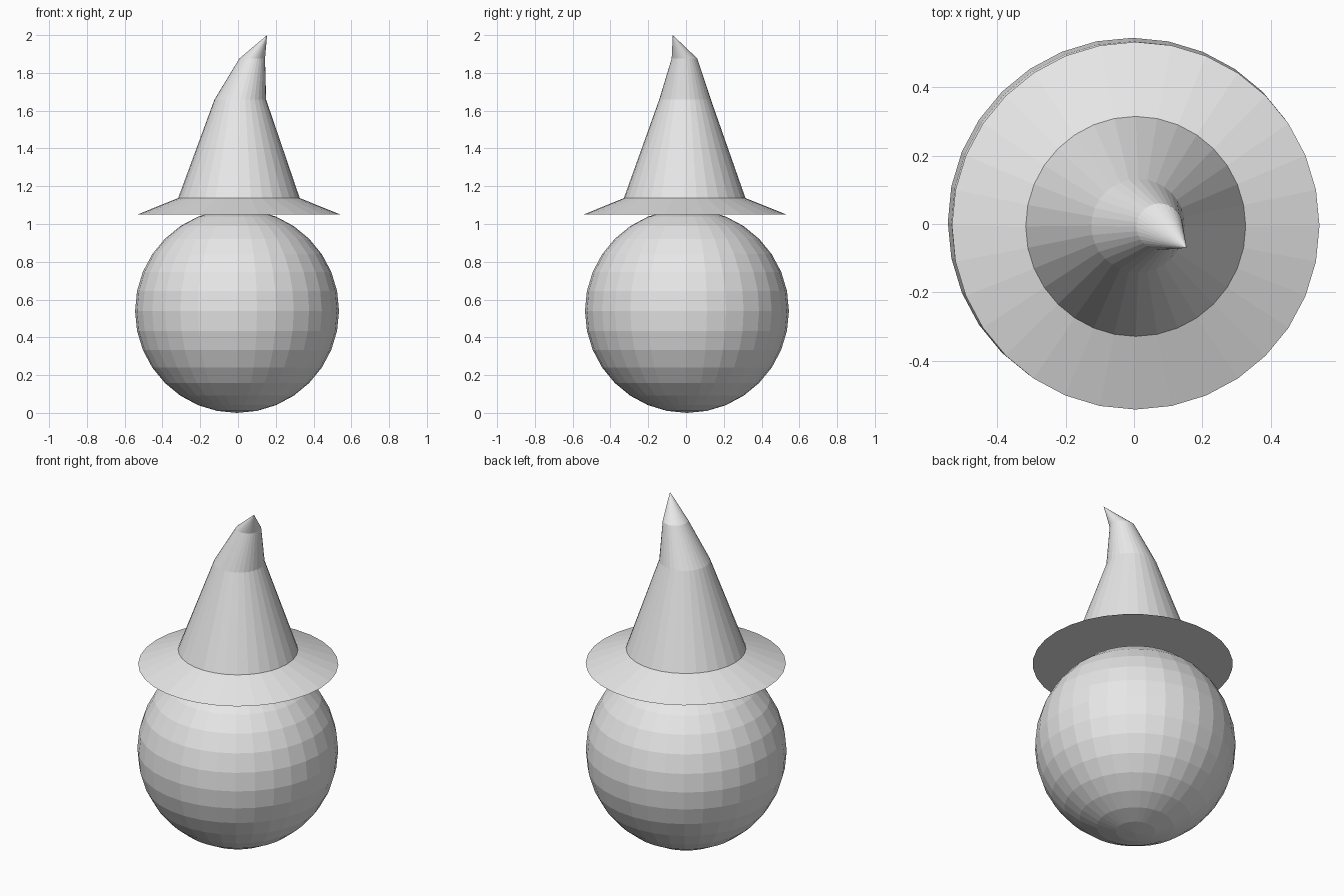
import bpy
import bmesh
import math

SIDES = 32

cube = bpy.data.objects.get("Cube")
if cube:
    bpy.data.objects.remove(cube, do_unlink=True)

# Single plain colour
grey = bpy.data.materials.new("light_grey")
grey.use_nodes = True
colour = (0.8, 0.8, 0.8, 1.0)
grey.diffuse_color = colour
grey.node_tree.nodes["Principled BSDF"].inputs["Base Color"].default_value = colour


def finish(bm, name):
    bmesh.ops.recalc_face_normals(bm, faces=bm.faces[:])
    mesh = bpy.data.meshes.new(name)
    bm.to_mesh(mesh)
    bm.free()
    mesh.materials.append(grey)
    obj = bpy.data.objects.new(name, mesh)
    bpy.context.collection.objects.link(obj)
    return obj


def loft(name, rings, tip=None):
    """Join circles given as (x, y, z, radius); close the base and the top or tip."""
    bm = bmesh.new()
    loops = []
    for x, y, z, r in rings:
        angles = [math.tau * i / SIDES for i in range(SIDES)]
        loops.append([bm.verts.new((x + r * math.cos(a), y + r * math.sin(a), z))
                      for a in angles])
    for low, high in zip(loops, loops[1:]):
        for i in range(SIDES):
            j = (i + 1) % SIDES
            bm.faces.new((low[i], low[j], high[j], high[i]))
    bm.faces.new(loops[0][::-1])
    if tip:
        point = bm.verts.new(tip)
        for i in range(SIDES):
            bm.faces.new((loops[-1][i], loops[-1][(i + 1) % SIDES], point))
    else:
        bm.faces.new(loops[-1])
    return finish(bm, name)


# Faceted round head
bm = bmesh.new()
bmesh.ops.create_uvsphere(bm, u_segments=SIDES, v_segments=16, radius=0.54)
head = finish(bm, "head")
head.location = (-0.005, 0.005, 0.54)

# Sloping brim with a flat underside
loft("hat_brim", [(0.005, -0.005, 1.05, 0.538),
                  (0.005, -0.007, 1.137, 0.322)])

# Crown with a bent, pointed top
loft("hat_crown", [(0.005, -0.007, 1.137, 0.322),
                   (0.012, -0.005, 1.658, 0.137),
                   (0.075, -0.008, 1.876, 0.068)],
     tip=(0.154, -0.07, 2.0))
